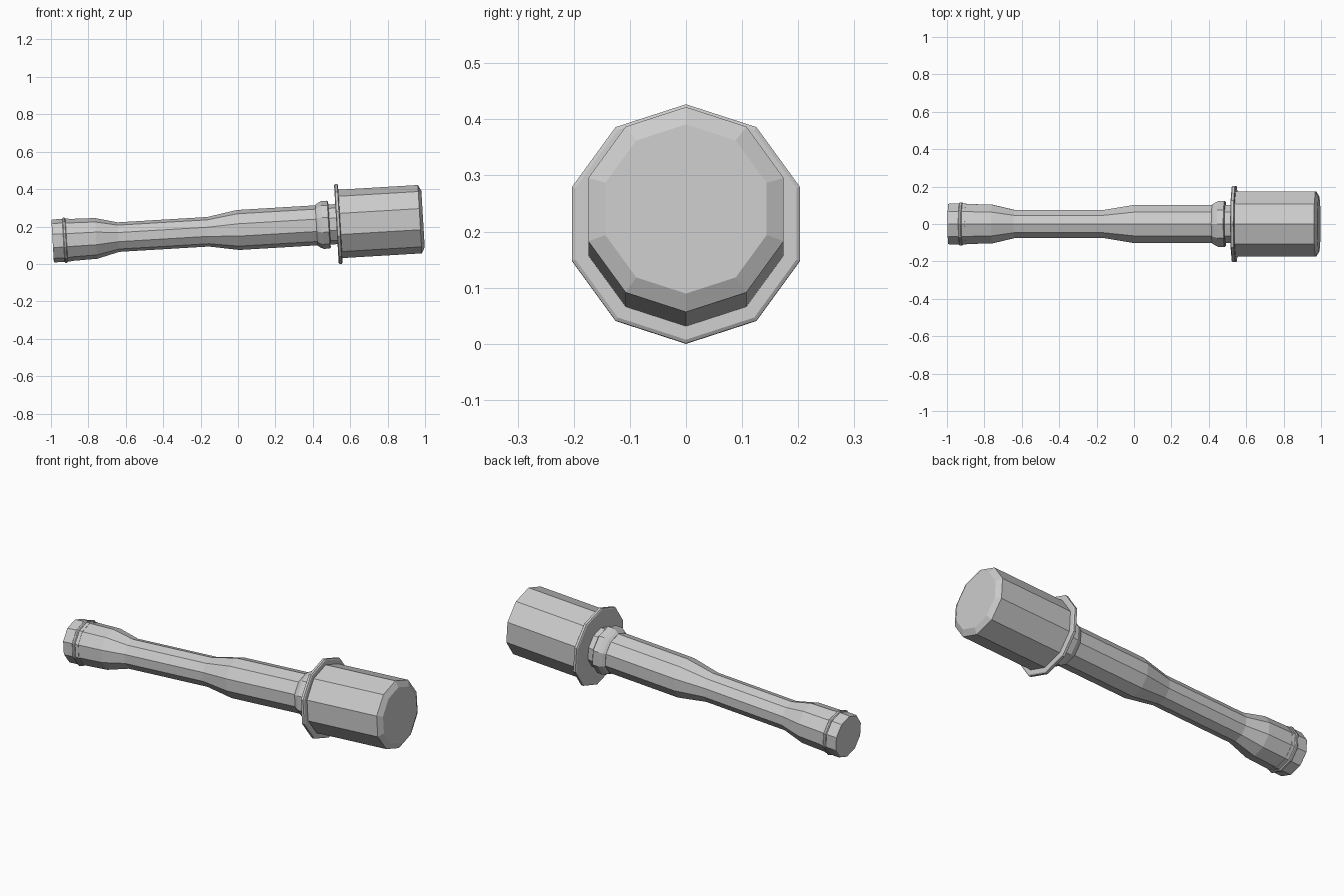
import bpy, bmesh, math
from mathutils import Matrix

cube = bpy.data.objects.get("Cube")
if cube:
    bpy.data.objects.remove(cube, do_unlink=True)

SIDES = 10
TILT = math.radians(3.4)
AXIS_HEIGHT = 0.1815

# One plain grey for everything
grey = bpy.data.materials.new("plain grey")
grey.use_nodes = True
grey.diffuse_color = (0.6, 0.6, 0.6, 1)
grey.node_tree.nodes["Principled BSDF"].inputs["Base Color"].default_value = (0.6, 0.6, 0.6, 1)


def turned_part(name, profile):
    """Closed ten-sided turned solid along the tilted axis; profile is (distance, radius)."""
    bm = bmesh.new()
    rings = []
    for t, r in profile:
        angles = [math.tau * i / SIDES for i in range(SIDES)]
        rings.append([bm.verts.new((t, r * math.sin(a), r * math.cos(a))) for a in angles])
    for a, b in zip(rings, rings[1:]):
        for i in range(SIDES):
            j = (i + 1) % SIDES
            bm.faces.new((a[i], a[j], b[j], b[i]))
    bm.faces.new(rings[0])
    bm.faces.new(rings[-1])
    bmesh.ops.recalc_face_normals(bm, faces=bm.faces)
    bm.transform(Matrix.Translation((0, 0, AXIS_HEIGHT)) @ Matrix.Rotation(-TILT, 4, "Y"))
    mesh = bpy.data.meshes.new(name)
    bm.to_mesh(mesh)
    bm.free()
    mesh.materials.append(grey)
    obj = bpy.data.objects.new(name, mesh)
    bpy.context.collection.objects.link(obj)
    return obj


# End cap with its raised ring and short band
turned_part("end_cap", [(-0.993, 0.112), (-0.988, 0.115), (-0.935, 0.115)])
turned_part("cap_ring", [(-0.935, 0.117), (-0.931, 0.121), (-0.922, 0.121), (-0.918, 0.117)])
turned_part("cap_band", [(-0.918, 0.115), (-0.9, 0.114)])

# Handle with a narrow waist for the grip
turned_part("handle", [(-0.92, 0.113), (-0.76, 0.109), (-0.64, 0.079),
                       (-0.16, 0.079), (0, 0.107), (0.43, 0.107)])

# Stepped collar and neck joining handle to head
turned_part("collar", [(0.42, 0.108), (0.432, 0.118), (0.452, 0.128), (0.485, 0.128), (0.49, 0.122)])
turned_part("neck", [(0.48, 0.107), (0.535, 0.107)])

# Wide flange and head
turned_part("flange", [(0.527, 0.207), (0.531, 0.2135), (0.544, 0.2135), (0.548, 0.207)])
turned_part("head", [(0.545, 0.183), (0.974, 0.183), (0.991, 0.151)])
